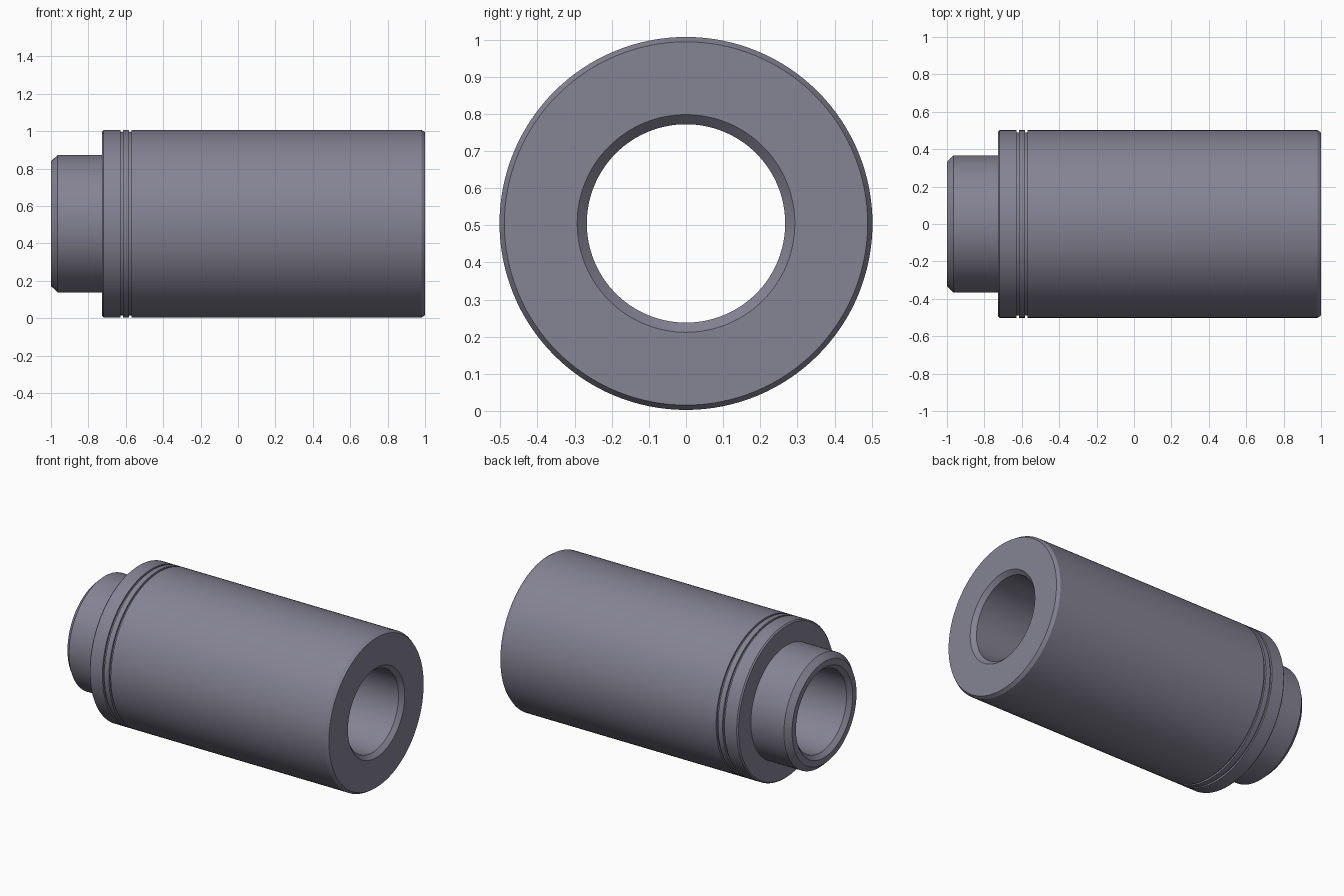
import bpy, bmesh, math

cube = bpy.data.objects.get("Cube")
if cube:
    bpy.data.objects.remove(cube, do_unlink=True)

SEGMENTS = 128
AXIS_Z = 0.505

# Single flat colour
steel = bpy.data.materials.new("grey violet steel")
colour = (0.235, 0.228, 0.295, 1.0)
steel.diffuse_color = colour
steel.use_nodes = True
steel.node_tree.nodes["Principled BSDF"].inputs["Base Color"].default_value = colour


def groove(x0, x1, radius, depth):
    """Square annular groove cut into the outer wall."""
    return [(x0, radius), (x0, radius - depth), (x1, radius - depth), (x1, radius)]


def revolve(name, profile):
    """Spin a closed (x, radius) profile around the x axis."""
    bm = bmesh.new()
    rings = []
    for i in range(SEGMENTS):
        a = 2 * math.pi * i / SEGMENTS
        rings.append([bm.verts.new((x, r * math.cos(a), r * math.sin(a)))
                      for x, r in profile])
    n = len(profile)
    for i in range(SEGMENTS):
        a, b = rings[i], rings[(i + 1) % SEGMENTS]
        for j in range(n):
            k = (j + 1) % n
            bm.faces.new((a[j], a[k], b[k], b[j]))
    bmesh.ops.recalc_face_normals(bm, faces=bm.faces)
    mesh = bpy.data.meshes.new(name)
    bm.to_mesh(mesh)
    bm.free()
    mesh.materials.append(steel)
    obj = bpy.data.objects.new(name, mesh)
    obj.location = (0, 0, AXIS_Z)
    bpy.context.collection.objects.link(obj)
    bpy.ops.object.select_all(action='DESELECT')
    obj.select_set(True)
    bpy.context.view_layer.objects.active = obj
    bpy.ops.object.shade_smooth_by_angle(angle=math.radians(20))
    return obj


R, NOSE, BORE = 0.502, 0.367, 0.267
profile = [
    # chamfered nose
    (-1.0, 0.293), (-1.0, 0.333), (-0.965, NOSE), (-0.726, NOSE),
    # shoulder of the main body
    (-0.726, R - 0.008), (-0.718, R),
    # two sealing grooves
    *groove(-0.629, -0.616, R, 0.012),
    *groove(-0.582, -0.569, R, 0.012),
    # chamfered far end
    (0.98, R), (1.0, 0.489), (1.0, 0.293),
    # through bore with chamfered mouths
    (0.974, BORE), (-0.974, BORE),
]
revolve("stepped_bushing", profile)
